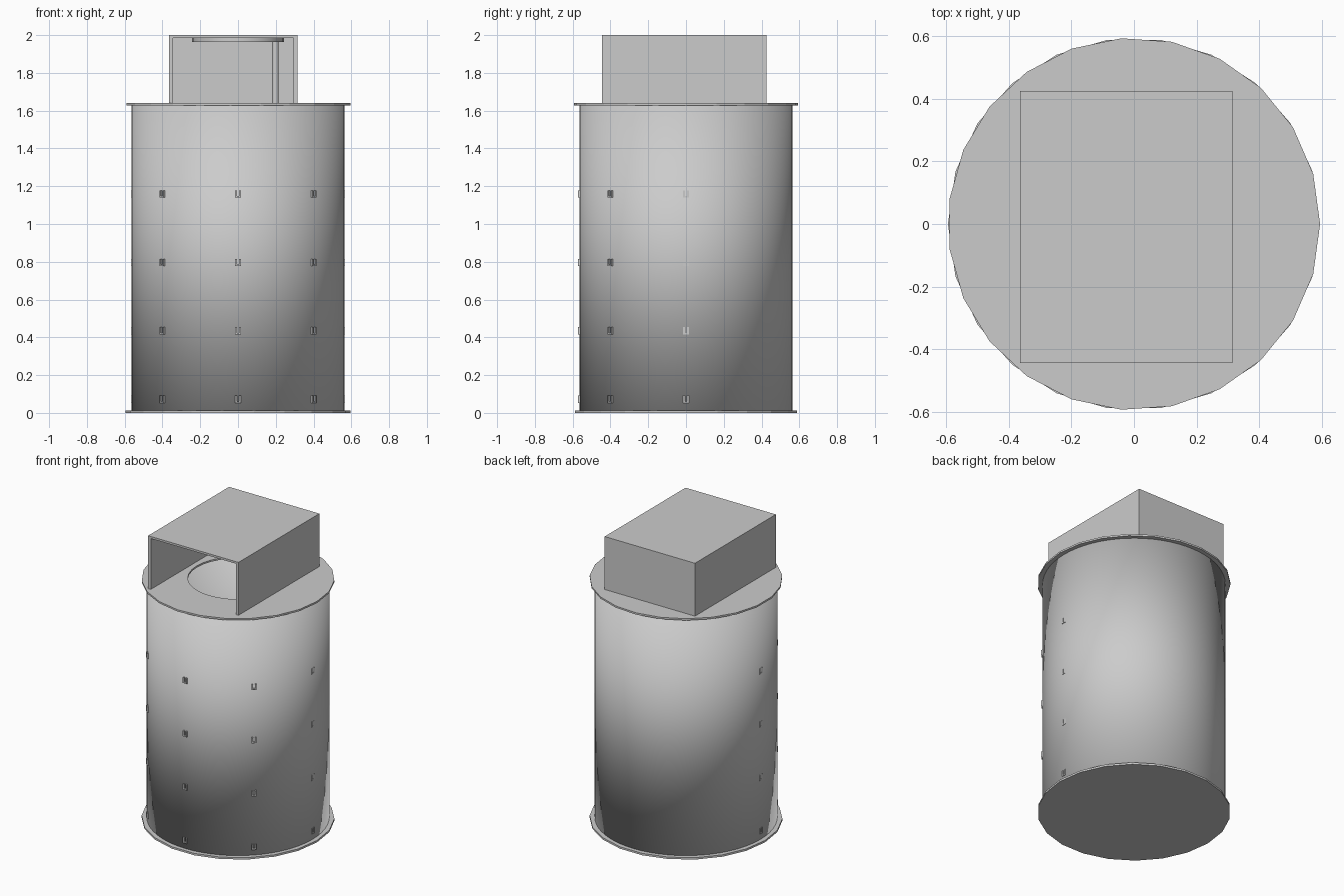
import bpy, math
from mathutils import Matrix, Vector

if "Cube" in bpy.data.objects:
    bpy.data.objects.remove(bpy.data.objects["Cube"])


def cylinder(name, r, z0, z1, sides, x=0, y=0, fill='NGON', smooth=False):
    bpy.ops.mesh.primitive_cylinder_add(vertices=sides, radius=r, depth=z1 - z0,
                                        end_fill_type=fill, location=(x, y, (z0 + z1) / 2),
                                        rotation=(0, 0, -math.pi / 2))
    o = bpy.context.object
    o.name = name
    if smooth:
        bpy.ops.object.shade_smooth_by_angle(angle=math.radians(30))
    return o


def prism(name, boxes, matrix=Matrix()):
    """One mesh made from several (min corner, max corner) boxes."""
    verts, faces = [], []
    for a, b in boxes:
        n = len(verts)
        verts += [matrix @ Vector((p[0], q[1], s[2]))
                  for s in (a, b) for p, q in ((a, a), (b, a), (b, b), (a, b))]
        faces += [[n + i for i in f] for f in
                  ((3, 2, 1, 0), (4, 5, 6, 7), (0, 1, 5, 4),
                   (1, 2, 6, 5), (2, 3, 7, 6), (3, 0, 4, 7))]
    me = bpy.data.meshes.new(name)
    me.from_pydata(verts, [], faces)
    o = bpy.data.objects.new(name, me)
    bpy.context.collection.objects.link(o)
    return o


# Hollow smooth drum body
body = cylinder("drum_body", 0.563, 0.01, 1.632, 64, fill='NOTHING', smooth=True)
wall = body.modifiers.new("wall", 'SOLIDIFY')
wall.thickness = 0.02
wall.offset = -1

# Low-poly base plate and lid; the lid has a round opening
cylinder("base_plate", 0.595, 0.0, 0.013, 22)
lid = cylinder("lid_plate", 0.595, 1.628, 1.64, 23)
cutter = cylinder("lid_opening_cutter", 0.31, 1.5, 1.8, 32)
cut = lid.modifiers.new("opening", 'BOOLEAN')
cut.operation = 'DIFFERENCE'
cut.object = cutter
bpy.context.view_layer.objects.active = lid
bpy.ops.object.modifier_apply(modifier="opening")
bpy.data.objects.remove(cutter)

# Hood on the lid, open at the front and underneath
X0, X1, Y0, Y1, Z0, Z1 = -0.365, 0.315, -0.445, 0.425, 1.638, 2.0
hood = prism("hood", [
    ((X0, Y0, Z0), (X0 + 0.02, Y1, Z1 - 0.014)),
    ((X1 - 0.02, Y0, Z0), (X1, Y1, Z1 - 0.014)),
    ((X0 + 0.02, Y1 - 0.02, Z0), (X1 - 0.02, Y1, Z1 - 0.014)),
    ((X0, Y0, Z1 - 0.014), (X1, Y1, Z1)),
])

# Ceiling disc and hanging rod inside the hood
cylinder("ceiling_disc", 0.243, 1.963, 1.986, 32, smooth=True)
cylinder("hanging_rod", 0.0175, 0.013, 1.963, 16, x=0.198, smooth=True)

# U-shaped clips: four rows around the front half
for row in range(4):
    z = 0.072 + row * 0.3625
    for deg in (180, 225, 270, 315, 0):
        out = 0.566 if deg in (0, 180) else 0.573
        rot = Matrix.Rotation(math.radians(deg), 4, 'Z')
        prism(f"clip_{row}_{deg}", [
            ((0.55, -0.015, z - 0.019), (out, -0.006, z + 0.019)),
            ((0.55, 0.006, z - 0.019), (out, 0.015, z + 0.019)),
            ((0.55, -0.006, z - 0.019), (out, 0.006, z - 0.011)),
        ], rot)
